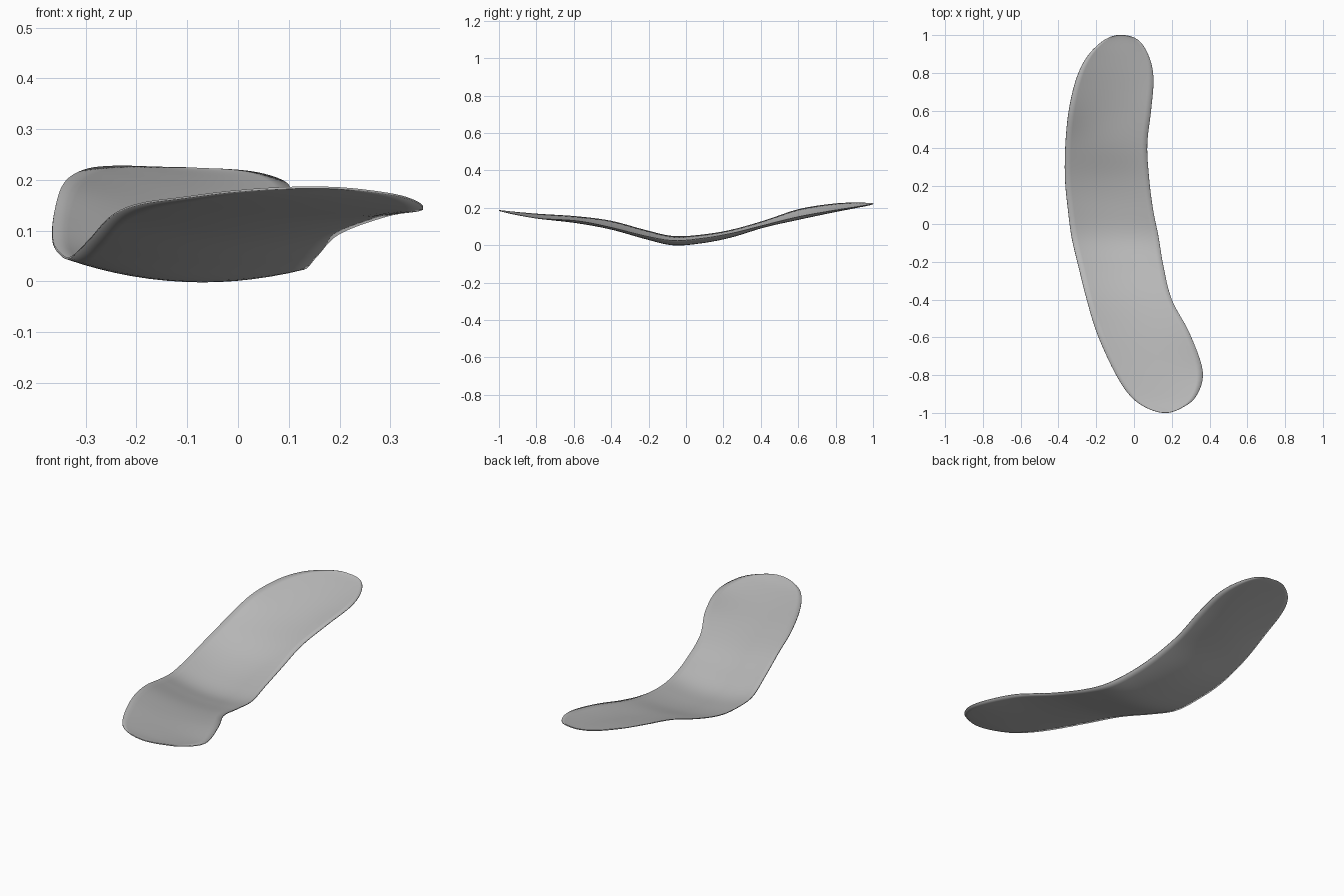
import bpy
import bmesh
from mathutils import Vector

# Remove the default cube
cube = bpy.data.objects.get("Cube")
if cube:
    bpy.data.objects.remove(cube, do_unlink=True)

# Stations from back tip to front tip:
# y, edge x on each side, then height of right edge, middle and left edge
STATIONS = [
    (1.0, -.07, -.07, .222, .222, .222),
    (.975, -.155, .02, .224, .214, .216),
    (.89, -.245, .078, .226, .199, .202),
    (.77, -.305, .103, .218, .176, .183),
    (.60, -.345, .09, .19, .14, .152),
    (.42, -.363, .07, .13, .098, .108),
    (.24, -.365, .08, .08, .043, .063),
    (.08, -.35, .1, .054, .012, .036),
    (-.07, -.33, .13, .047, .002, .025),
    (-.22, -.295, .155, .08, .037, .05),
    (-.4, -.25, .2, .128, .088, .095),
    (-.58, -.195, .295, .152, .12, .13),
    (-.78, -.105, .364, .165, .145, .143),
    (-.91, -.02, .33, .176, .165, .165),
    (-.975, .07, .25, .183, .179, .179),
    (-1.0, .165, .165, .185, .185, .185),
]
STEPS = 6
COLUMNS = 14


def spline(points, before, after):
    """Smooth curve through the points, guided by one extra point at each end."""
    pts = [before] + points + [after]
    result = []
    for i in range(1, len(pts) - 2):
        a, b, c, d = pts[i - 1:i + 3]
        for k in range(STEPS):
            t = k / STEPS
            result.append(b + (c - a) * (t / 2)
                          + (2 * a - 5 * b + 4 * c - d) * (t * t / 2)
                          + (3 * b - a - 3 * c + d) * (t ** 3 / 2))
    result.append(points[-1].copy())
    return result


# Both edges form one closed outline, so each guides the other round the tips
right_pts = [Vector((s[1], s[0], s[3])) for s in STATIONS]
left_pts = [Vector((s[2], s[0], s[5])) for s in STATIONS]
mid_pts = [Vector(((s[1] + s[2]) / 2, s[0], s[4])) for s in STATIONS]
right_edge = spline(right_pts, left_pts[1], left_pts[-2])
left_edge = spline(left_pts, right_pts[1], right_pts[-2])
middle = spline(mid_pts, mid_pts[0], mid_pts[-1])

# Dished surface: a parabola across every row
bm = bmesh.new()
rows = []
for right, mid, left in zip(right_edge, middle, left_edge):
    row = []
    for j in range(COLUMNS + 1):
        u = j / COLUMNS
        point = right.lerp(left, u)
        sag = mid.z - (right.z + left.z) / 2
        point.z += sag * 4 * u * (1 - u)
        row.append(bm.verts.new(point))
    rows.append(row)
for upper, lower in zip(rows, rows[1:]):
    for j in range(COLUMNS):
        bm.faces.new((upper[j], lower[j], lower[j + 1], upper[j + 1]))
bmesh.ops.remove_doubles(bm, verts=bm.verts, dist=0.0001)
bm.normal_update()

mesh = bpy.data.meshes.new("curved_sheet")
bm.to_mesh(mesh)
bm.free()
sheet = bpy.data.objects.new("curved_sheet", mesh)
bpy.context.collection.objects.link(sheet)

# Plain grey material
grey = bpy.data.materials.new("plain_grey")
grey.use_nodes = True
colour = (.5, .5, .5, 1)
grey.diffuse_color = colour
grey.node_tree.nodes["Principled BSDF"].inputs["Base Color"].default_value = colour
mesh.materials.append(grey)

# Smooth shading and a very thin body
bpy.ops.object.select_all(action="DESELECT")
sheet.select_set(True)
bpy.context.view_layer.objects.active = sheet
bpy.ops.object.shade_smooth_by_angle()
body = sheet.modifiers.new("thin_body", "SOLIDIFY")
body.thickness = .004
body.offset = 0
